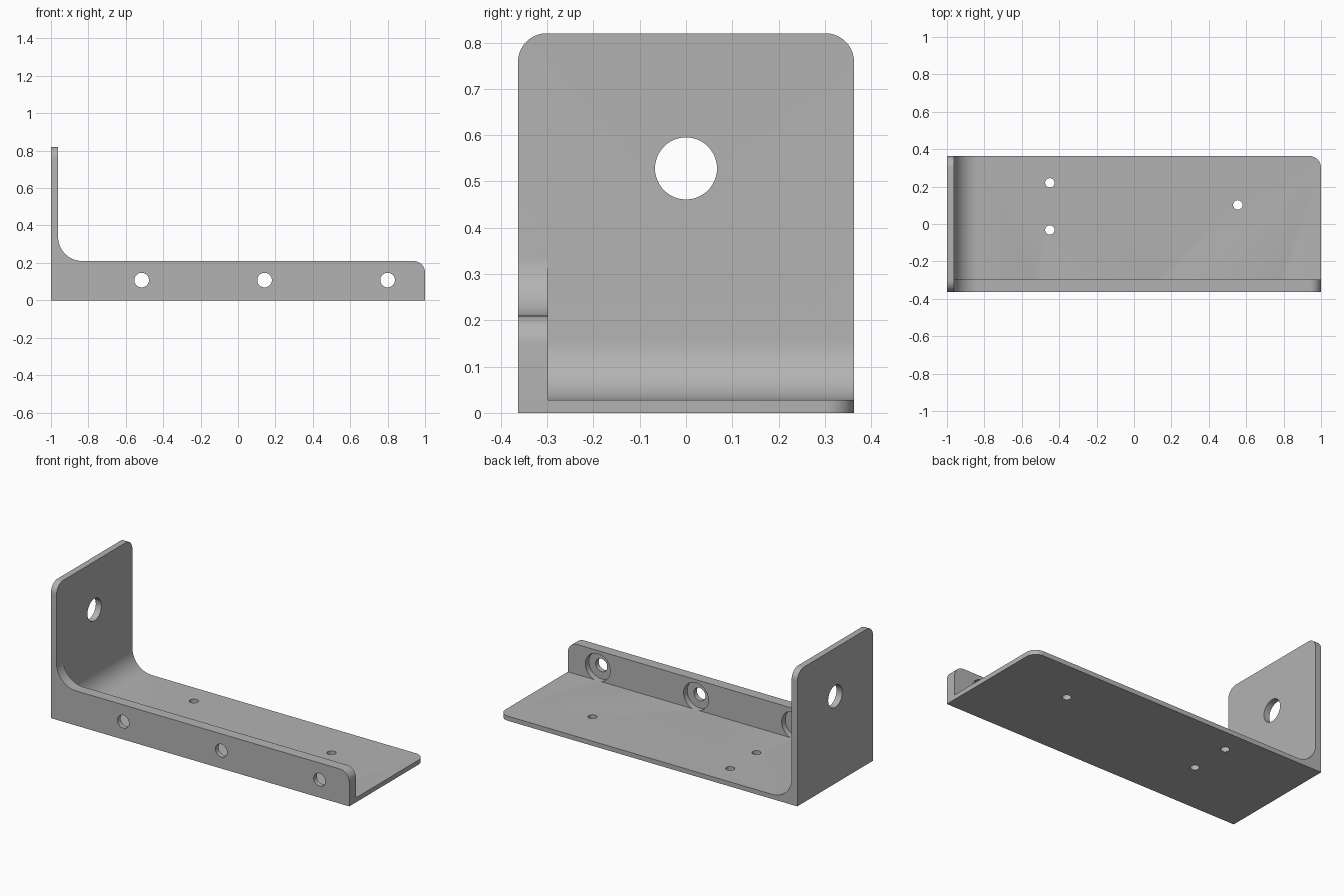
import bpy
import bmesh
from math import cos, sin, pi, radians
from mathutils import Vector, Matrix

cube = bpy.data.objects.get("Cube")
if cube:
    bpy.data.objects.remove(cube, do_unlink=True)

# Main dimensions
HALF_Y, TOP = 0.363, 0.82
PLATE_X, FLOOR_Z = -0.962, 0.028
FLANGE_Y, FLANGE_Z = -0.298, 0.21
FILLET, CORNER = 0.13, 0.062

grey = bpy.data.materials.new("grey metal")
grey.use_nodes = True
colour = (0.45, 0.45, 0.45, 1)
grey.diffuse_color = colour
grey.node_tree.nodes["Principled BSDF"].inputs["Base Color"].default_value = colour


def arc(cx, cz, r, start, end, steps=16):
    angles = [radians(start + (end - start) * i / steps) for i in range(steps + 1)]
    return [(cx + r * cos(a), cz + r * sin(a)) for a in angles]


def inner_fillet(height):
    """Curve from the level surface up into the end plate."""
    return arc(PLATE_X + FILLET, height + FILLET, FILLET, 270, 180)


def extrude_profile(name, points, y0, y1, rounded=None):
    """Extrude an x-z profile along y, optionally rounding chosen edges."""
    bm = bmesh.new()
    face = bm.faces.new([bm.verts.new((x, y0, z)) for x, z in points])
    made = bmesh.ops.extrude_face_region(bm, geom=[face])["geom"]
    verts = [v for v in made if isinstance(v, bmesh.types.BMVert)]
    bmesh.ops.translate(bm, verts=verts, vec=(0, y1 - y0, 0))
    if rounded:
        edges = [e for e in bm.edges if rounded(*[v.co for v in e.verts])]
        bmesh.ops.bevel(bm, geom=edges, offset=CORNER, offset_type='OFFSET',
                        segments=10, profile=0.5, affect='EDGES')
    bmesh.ops.recalc_face_normals(bm, faces=bm.faces)
    mesh = bpy.data.meshes.new(name)
    bm.to_mesh(mesh)
    bm.free()
    mesh.materials.append(grey)
    obj = bpy.data.objects.new(name, mesh)
    bpy.context.collection.objects.link(obj)
    return obj


def hole_cutter(name, start, end, radius):
    start, end = Vector(start), Vector(end)
    axis = end - start
    turn = axis.to_track_quat('Z', 'Y').to_matrix().to_4x4()
    bm = bmesh.new()
    bmesh.ops.create_cone(bm, cap_ends=True, segments=48, radius1=radius,
                          radius2=radius, depth=axis.length,
                          matrix=Matrix.Translation((start + end) / 2) @ turn)
    mesh = bpy.data.meshes.new(name)
    bm.to_mesh(mesh)
    bm.free()
    mesh.materials.append(grey)
    obj = bpy.data.objects.new(name, mesh)
    bpy.context.collection.objects.link(obj)
    return obj


def combine(target, tool, operation):
    mod = target.modifiers.new(tool.name, 'BOOLEAN')
    mod.operation, mod.solver, mod.object = operation, 'EXACT', tool
    bpy.context.view_layer.objects.active = target
    bpy.ops.object.modifier_apply(modifier=mod.name)
    bpy.data.objects.remove(tool, do_unlink=True)


def is_rounded_edge(a, b):
    plate_top = min(a.z, b.z) > TOP - 0.001 and abs(a.y - b.y) < 0.001
    floor_corner = min(a.x, b.x) > 0.999 and min(a.y, b.y) > 0
    return plate_top or floor_corner


# Floor and end plate, joined by a curved inner corner
bracket = extrude_profile(
    "bracket",
    [(-1, 0), (1, 0), (1, FLOOR_Z)] + inner_fillet(FLOOR_Z) + [(PLATE_X, TOP), (-1, TOP)],
    -HALF_Y, HALF_Y, is_rounded_edge)

# Front flange
flange = extrude_profile(
    "front_flange",
    [(-1, 0), (1, 0)] + arc(1 - CORNER, FLANGE_Z - CORNER, CORNER, 0, 90, 10)
    + inner_fillet(FLANGE_Z) + [(-1, FLANGE_Z + FILLET)],
    -HALF_Y, FLANGE_Y)
combine(bracket, flange, 'UNION')

# Flange screw holes, counterbored from the inside
for x in (-0.515, 0.142, 0.80):
    combine(bracket, hole_cutter("screw_hole", (x, -0.5, 0.108), (x, -0.28, 0.108), 0.039), 'DIFFERENCE')
    combine(bracket, hole_cutter("counterbore", (x, -0.333, 0.108), (x, FLANGE_Y + 0.0005, 0.108), 0.083), 'DIFFERENCE')

# Floor holes
for x, y in ((-0.45, 0.22), (-0.45, -0.032), (0.555, 0.102)):
    combine(bracket, hole_cutter("floor_hole", (x, y, -0.1), (x, y, 0.1), 0.025), 'DIFFERENCE')

# Large hole through the end plate
combine(bracket, hole_cutter("plate_hole", (-1.1, 0, 0.528), (-0.9, 0, 0.528), 0.067), 'DIFFERENCE')

# Smooth curves, sharp edges
bpy.ops.object.select_all(action='DESELECT')
bracket.select_set(True)
bpy.context.view_layer.objects.active = bracket
bpy.ops.object.shade_smooth_by_angle(angle=radians(30))
